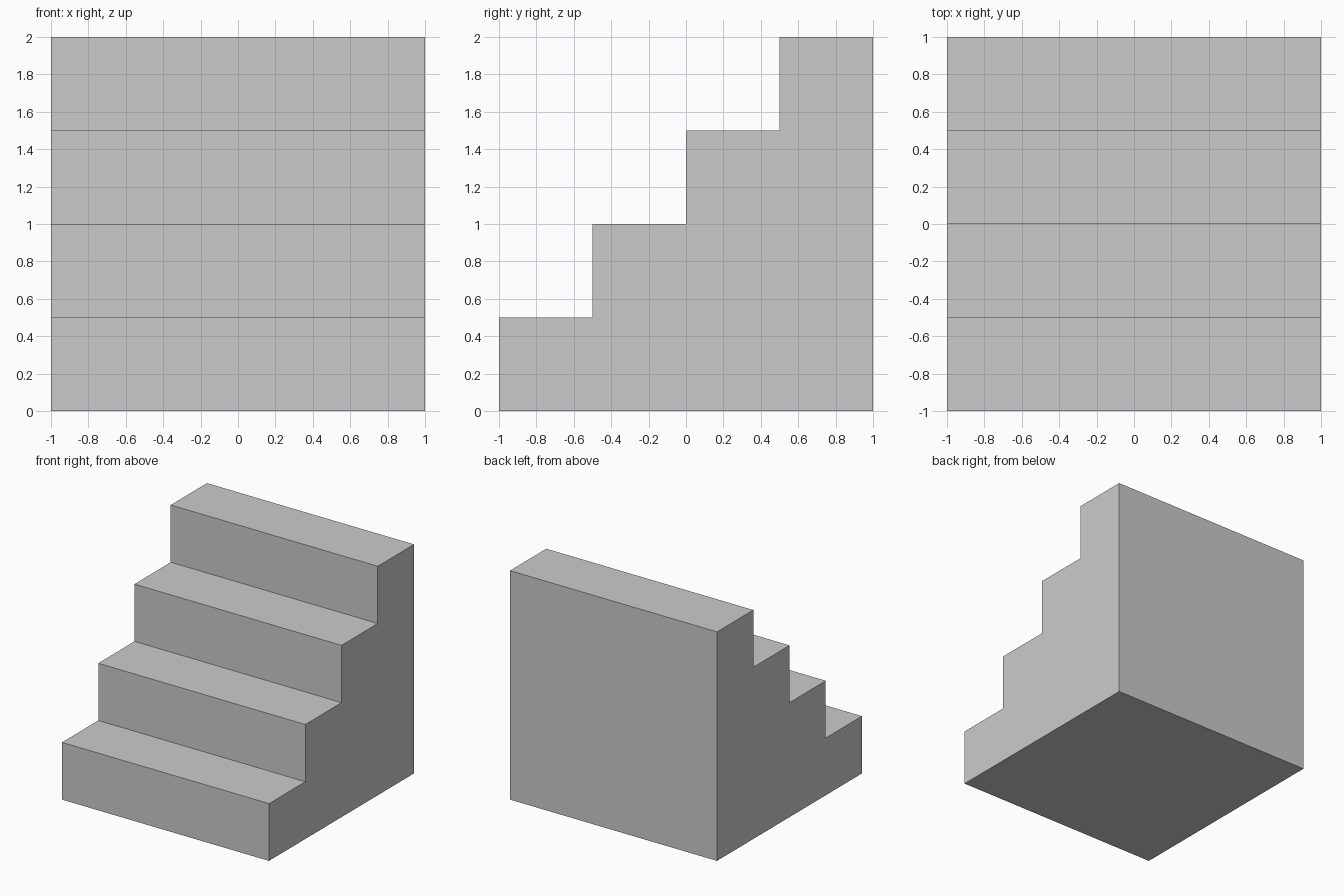
import bpy
import bmesh

if "Cube" in bpy.data.objects:
    bpy.data.objects.remove(bpy.data.objects["Cube"])

STEPS = 4
WIDTH = 2.0
RUN = 0.5
RISE = 0.5

# Side profile (y, z): rises step by step, then closes down the back
profile = [(-1.0, 0.0)]
for i in range(STEPS):
    y, z = -1.0 + i * RUN, (i + 1) * RISE
    profile += [(y, z), (y + RUN, z)]
profile.append((1.0, 0.0))

# Staircase: profile extruded across the width
bm = bmesh.new()
side = bm.faces.new([bm.verts.new((-WIDTH / 2, y, z)) for y, z in profile])
result = bmesh.ops.extrude_face_region(bm, geom=[side], use_keep_orig=True)
moved = [g for g in result["geom"] if isinstance(g, bmesh.types.BMVert)]
bmesh.ops.translate(bm, verts=moved, vec=(WIDTH, 0, 0))
bmesh.ops.recalc_face_normals(bm, faces=bm.faces[:])

mesh = bpy.data.meshes.new("staircase")
bm.to_mesh(mesh)
bm.free()
staircase = bpy.data.objects.new("staircase", mesh)
bpy.context.collection.objects.link(staircase)
